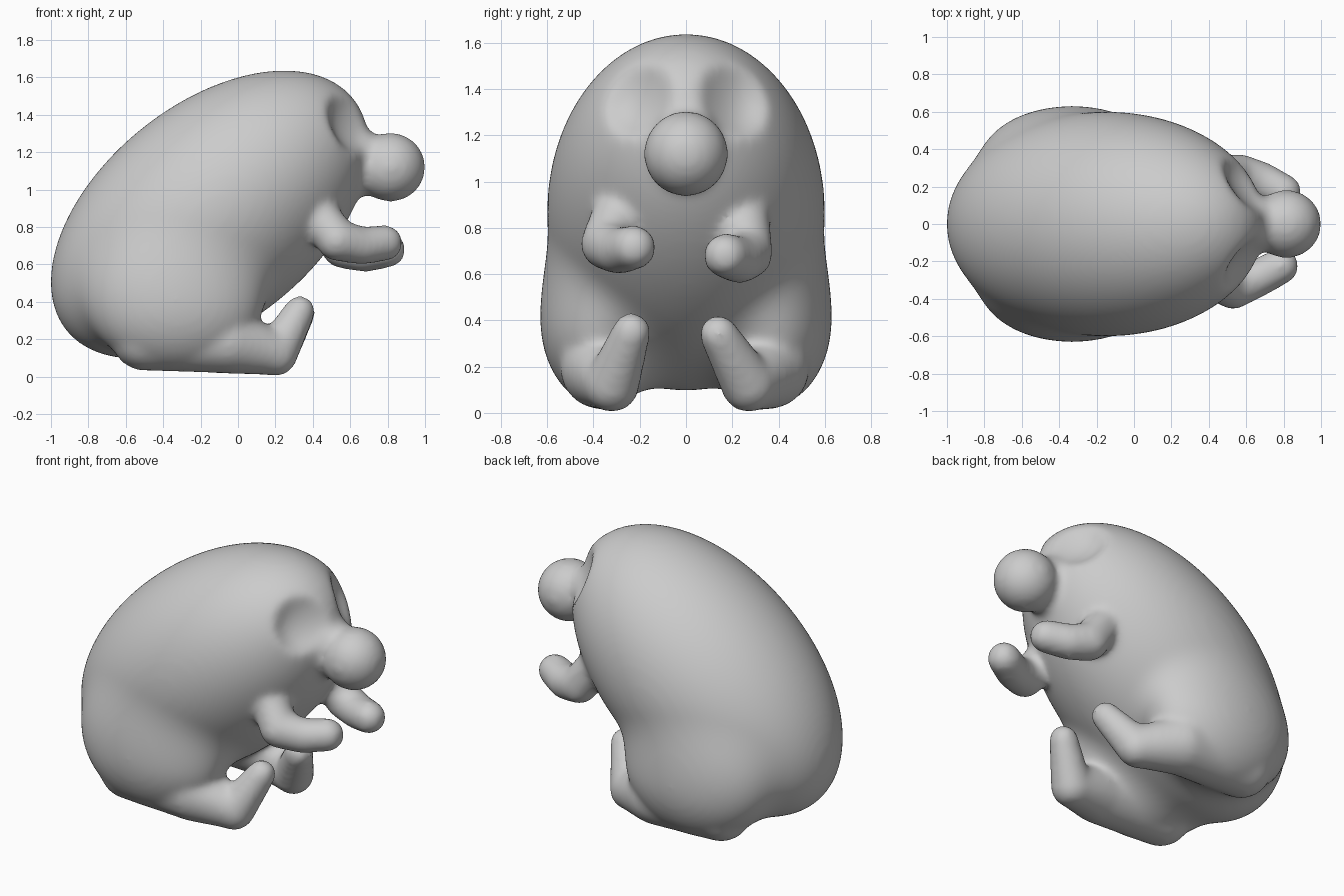
import bpy, bmesh, math
from mathutils import Vector, Matrix

if "Cube" in bpy.data.objects:
    bpy.data.objects.remove(bpy.data.objects["Cube"])

bm = bmesh.new()


def ellipsoid(center, radii, sub=3):
    m = Matrix.Translation(center) @ Matrix.Diagonal((*radii, 1))
    return bmesh.ops.create_icosphere(bm, subdivisions=sub, radius=1, matrix=m)["verts"]


def limb(points):
    """Tapered tube through (x, y, z, radius) points, made of overlapping balls."""
    for a, b in zip(points, points[1:]):
        steps = 8
        for i in range(steps + 1):
            x, y, z, r = Vector(a).lerp(Vector(b), i / steps)
            ellipsoid((x, y, z), (r, r, r))


def distance(p, center, radii, pitch=0.0):
    """Approximate distance to an ellipsoid tilted nose-up by pitch degrees."""
    q = Matrix.Rotation(math.radians(pitch), 3, 'Y') @ (p - Vector(center))
    a = Vector([q[i] / radii[i] for i in range(3)])
    b = Vector([a[i] / radii[i] for i in range(3)])
    return a.length * (a.length - 1) / max(b.length, 1e-6)


def blend(a, b, k):
    h = max(k - abs(a - b), 0) / k
    return min(a, b) - h * h * k / 4


def torso_shape(p):
    """Leaning torso with both thighs melted into it."""
    d = distance(p, (-0.15, 0, 0.867), (0.987, 0.6, 0.587), 39)
    thigh = distance(Vector((p.x, abs(p.y), p.z)), (-0.33, 0.365, 0.405), (0.46, 0.265, 0.375))
    return blend(d, thigh, 0.14)


# Torso and thighs: push each ball vertex out to the blended surface
heart = Vector((-0.22, 0, 0.6))
torso = ellipsoid(heart, (1, 1, 1), 6)
for v in torso:
    ray = (v.co - heart).normalized()
    near, far = 0.0, 1.6
    for _ in range(16):
        mid = (near + far) / 2
        if torso_shape(heart + ray * mid) < 0:
            near = mid
        else:
            far = mid
    v.co = heart + ray * near

# Eye hollows pressed into the head end
for side in (-1, 1):
    hollow = Vector((0.61, side * 0.215, 1.36))
    inward = Vector((-0.85, -side * 0.15, -0.35)).normalized()
    for v in torso:
        d = (v.co - hollow).length / 0.17
        if d < 1:
            v.co += inward * 0.09 * (1 - d * d)

# Muzzle and its short base
ellipsoid((0.815, 0, 1.12), (0.187, 0.183, 0.185), 4)
ellipsoid((0.64, 0, 1.15), (0.15, 0.16, 0.19))

# Shins and upturned feet (left and right slightly different)
limb([(-0.5, -0.36, 0.21, 0.18), (-0.05, -0.37, 0.19, 0.175), (0.2, -0.32, 0.125, 0.12)])
limb([(0.2, -0.32, 0.12, 0.12), (0.33, -0.235, 0.35, 0.085)])
limb([(-0.5, 0.36, 0.21, 0.18), (-0.05, 0.36, 0.19, 0.175), (0.2, 0.27, 0.125, 0.12)])
limb([(0.2, 0.27, 0.12, 0.12), (0.33, 0.14, 0.34, 0.085)])

# Arms
limb([(0.42, -0.29, 0.88, 0.11), (0.53, -0.345, 0.73, 0.113), (0.66, -0.29, 0.7, 0.103),
      (0.785, -0.225, 0.715, 0.098)])
limb([(0.42, 0.25, 0.88, 0.11), (0.56, 0.265, 0.69, 0.113), (0.68, 0.23, 0.662, 0.105),
      (0.8, 0.17, 0.68, 0.098)])

mesh = bpy.data.meshes.new("animal_body")
bm.to_mesh(mesh)
bm.free()
body = bpy.data.objects.new("animal_body", mesh)
bpy.context.collection.objects.link(body)

# Fuse all parts into one skin and soften the joins
fuse = body.modifiers.new("fuse", 'REMESH')
fuse.mode = 'VOXEL'
fuse.voxel_size = 0.018
fuse.use_smooth_shade = True
soft = body.modifiers.new("soften", 'SMOOTH')
soft.factor = 0.5
soft.iterations = 20

grey = bpy.data.materials.new("plain grey")
grey.diffuse_color = (0.6, 0.6, 0.6, 1)
grey.use_nodes = True
grey.node_tree.nodes["Principled BSDF"].inputs["Base Color"].default_value = grey.diffuse_color
mesh.materials.append(grey)
for p in mesh.polygons:
    p.use_smooth = True
